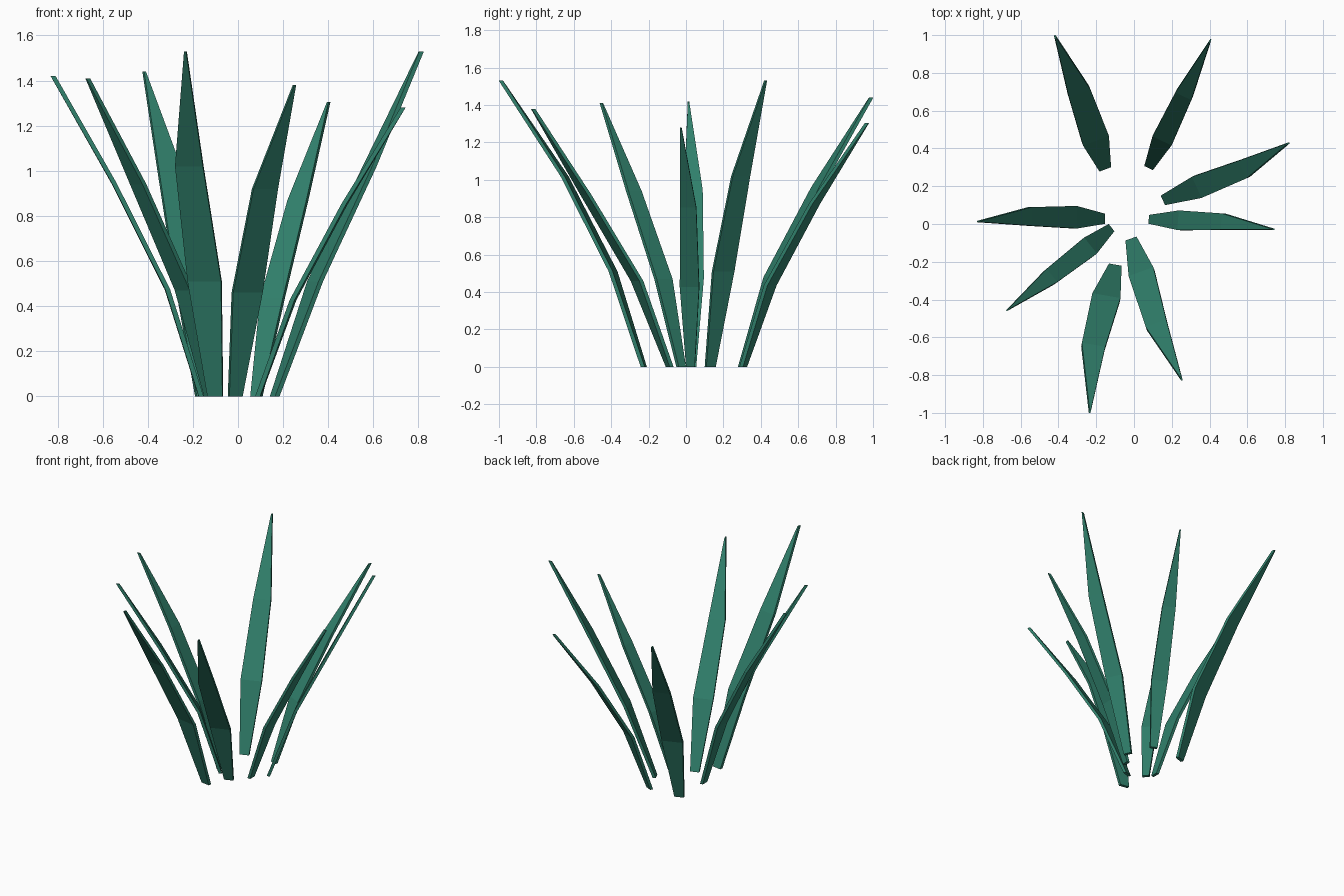
import bpy, bmesh
from mathutils import Vector

if "Cube" in bpy.data.objects:
    bpy.data.objects.remove(bpy.data.objects["Cube"])

green = bpy.data.materials.new("leaf_green")
green.diffuse_color = (0.03, 0.215, 0.148, 1)
green.use_nodes = True
green.node_tree.nodes["Principled BSDF"].inputs["Base Color"].default_value = green.diffuse_color

THICK = 0.022
TAPER = (0.45, 1.0, 0.83, 0.06)   # width ratio at each ring, root to tip

# each blade: height, widest width, then centre line (x, y) at four equal heights
BLADES = [
    (1.44, 0.146, (-.152, .289), (-.201, .440), (-.287, .690), (-.420, 1.0)),
    (1.305, 0.112, (.077, .296), (.148, .440), (.261, .676), (.407, .978)),
    (1.53, 0.123, (.153, .125), (.332, .194), (.574, .288), (.823, .430)),
    (1.28, 0.104, (.078, .025), (.233, .020), (.462, .013), (.743, -.028)),
    (1.38, 0.139, (-.016, -.077), (.037, -.252), (.116, -.525), (.254, -.828)),
    (1.53, 0.151, (-.099, -.215), (-.146, -.379), (-.214, -.639), (-.235, -1.0)),
    (1.41, 0.108, (-.119, -.019), (-.230, -.114), (-.434, -.272), (-.675, -.459)),
    (1.42, 0.119, (-.153, .028), (-.302, .036), (-.540, .040), (-.831, .013)),
]


def grass_blade(name, height, width, *path):
    """Thin bent blade: four rectangular rings bridged and capped."""
    pts = [Vector((x, y, height * i / 3)) for i, (x, y) in enumerate(path)]
    out = pts[3] - pts[0]
    out.z = 0
    out.normalize()
    side = Vector((-out.y, out.x, 0))
    pts[3] -= out * THICK          # measured tip is its outer edge
    bm = bmesh.new()
    rings = []
    for p, t in zip(pts, TAPER):
        s, o = side * width * t / 2, out * THICK
        rings.append([bm.verts.new(v) for v in (p - s, p + s, p + s + o, p - s + o)])
    for a, b in zip(rings, rings[1:]):
        for i in range(4):
            j = (i + 1) % 4
            bm.faces.new((a[i], a[j], b[j], b[i]))
    bm.faces.new(rings[0])
    bm.faces.new(rings[-1])
    bmesh.ops.recalc_face_normals(bm, faces=bm.faces)
    mesh = bpy.data.meshes.new(name)
    bm.to_mesh(mesh)
    bm.free()
    mesh.materials.append(green)
    bpy.context.collection.objects.link(bpy.data.objects.new(name, mesh))


for n, blade in enumerate(BLADES, 1):
    grass_blade(f"grass_blade_{n}", *blade)
